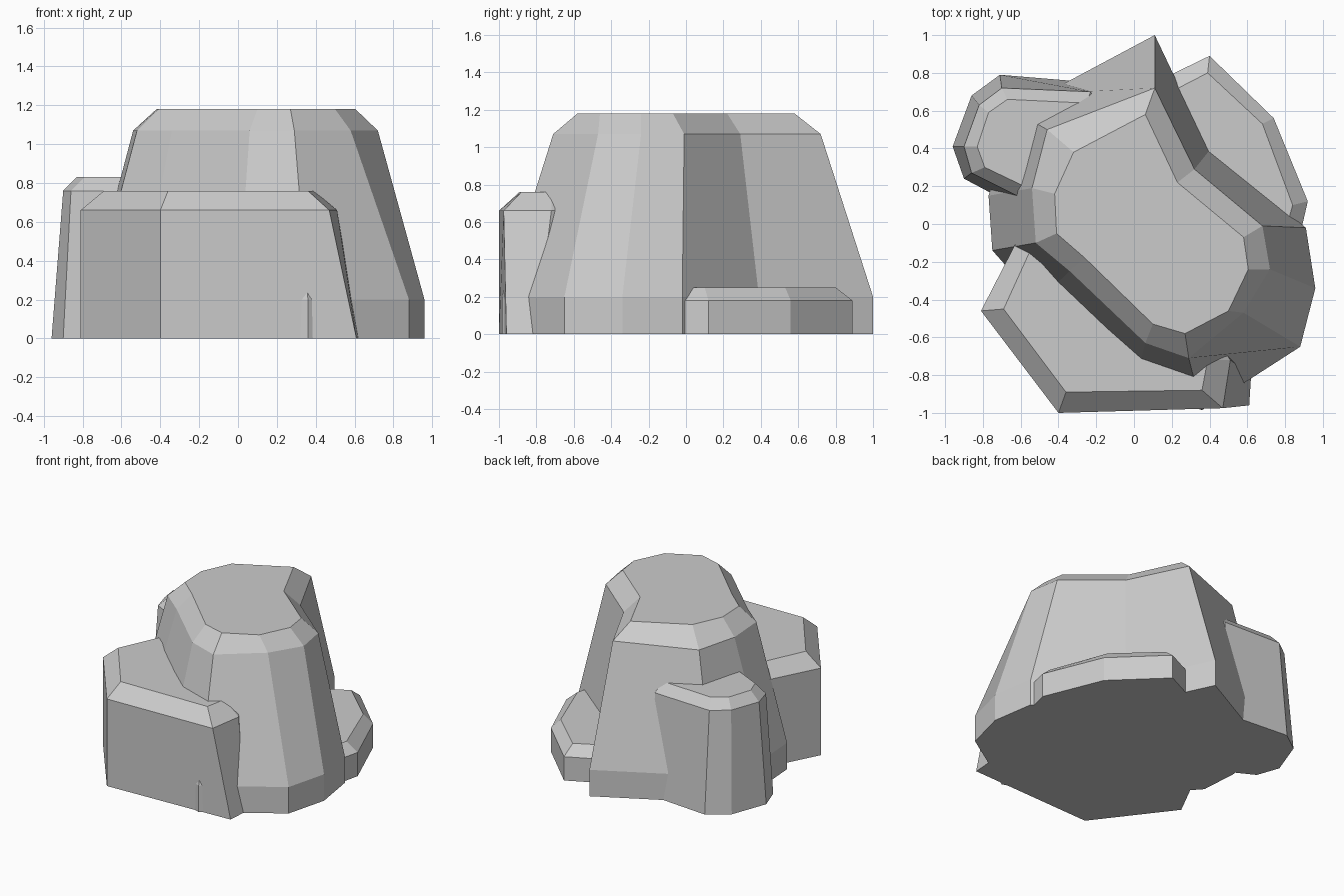
import bpy, bmesh


def rock(name, levels):
    """Loft matching outlines (z, points counter-clockwise) into a closed faceted rock."""
    bm = bmesh.new()
    rings = [[bm.verts.new((x, y, z)) for x, y in pts] for z, pts in levels]
    n = len(rings[0])
    for low, high in zip(rings, rings[1:]):
        for i in range(n):
            j = (i + 1) % n
            bm.faces.new((low[i], low[j], high[j], high[i]))
    bm.faces.new(rings[0][::-1])
    bm.faces.new(rings[-1])
    bmesh.ops.recalc_face_normals(bm, faces=bm.faces)
    mesh = bpy.data.meshes.new(name)
    bm.to_mesh(mesh)
    bm.free()
    obj = bpy.data.objects.new(name, mesh)
    bpy.context.collection.objects.link(obj)
    return obj


# Tall central rock: straight plinth, leaning walls, chamfered top
base = [(0.11, 1.0), (-0.64, 0.60), (-0.77, 0.15), (-0.75, -0.14), (-0.51, -0.41),
        (0.0, -0.86), (0.36, -0.985), (0.88, -0.65), (0.96, -0.34), (0.91, -0.02), (0.40, 0.39)]
shoulder = [(0.11, 0.72), (-0.46, 0.50), (-0.54, 0.19), (-0.52, -0.10), (-0.34, -0.25),
            (0.06, -0.63), (0.29, -0.71), (0.58, -0.47), (0.72, -0.24), (0.68, -0.01), (0.32, 0.29)]
top = [(0.06, 0.58), (-0.32, 0.38), (-0.42, 0.16), (-0.41, -0.05), (-0.26, -0.18),
       (0.10, -0.53), (0.27, -0.58), (0.50, -0.46), (0.605, -0.24), (0.58, -0.07), (0.23, 0.22)]
main = rock("main_rock", [(0, base), (0.2, base), (1.07, shoulder), (1.18, top)])

# Broad front rock
front = rock("front_rock", [
    (0, [(-0.81, -0.46), (-0.40, -1.0), (0.61, -0.96), (0.62, -0.80), (0.40, -0.40), (-0.62, -0.09)]),
    (0.66, [(-0.81, -0.46), (-0.40, -1.0), (0.47, -0.975), (0.51, -0.72), (0.30, -0.40), (-0.62, -0.09)]),
    (0.76, [(-0.69, -0.45), (-0.36, -0.89), (0.36, -0.88), (0.39, -0.72), (0.25, -0.40), (-0.54, -0.12)])])

# Narrow back-left rock
left = rock("back_left_rock", [
    (0, [(-0.96, 0.41), (-0.90, 0.24), (-0.58, 0.07), (-0.25, 0.40), (-0.20, 0.65),
         (-0.23, 0.75), (-0.71, 0.79), (-0.86, 0.68)]),
    (0.76, [(-0.90, 0.41), (-0.86, 0.27), (-0.58, 0.13), (-0.25, 0.40), (-0.20, 0.65),
            (-0.23, 0.70), (-0.70, 0.72), (-0.82, 0.63)]),
    (0.83, [(-0.83, 0.41), (-0.79, 0.30), (-0.56, 0.19), (-0.28, 0.40), (-0.23, 0.62),
            (-0.25, 0.64), (-0.67, 0.66), (-0.77, 0.59)])])

# Low back-right slab
slab_base = [(0.40, 0.89), (0.05, 0.72), (0.30, 0.20), (0.89, -0.01), (0.92, 0.12), (0.74, 0.56)]
slab_top = [(0.39, 0.80), (0.10, 0.65), (0.30, 0.20), (0.82, 0.03), (0.84, 0.10), (0.68, 0.53)]
slab = rock("back_right_slab", [(0, slab_base), (0.18, slab_base), (0.25, slab_top)])

# Fuse everything into one solid
bpy.context.view_layer.objects.active = main
for part in (front, left, slab):
    mod = main.modifiers.new("fuse_" + part.name, "BOOLEAN")
    mod.operation = "UNION"
    mod.solver = "EXACT"
    mod.object = part
    bpy.ops.object.modifier_apply(modifier=mod.name)
    bpy.data.objects.remove(part, do_unlink=True)
main.name = "rock_cluster"
